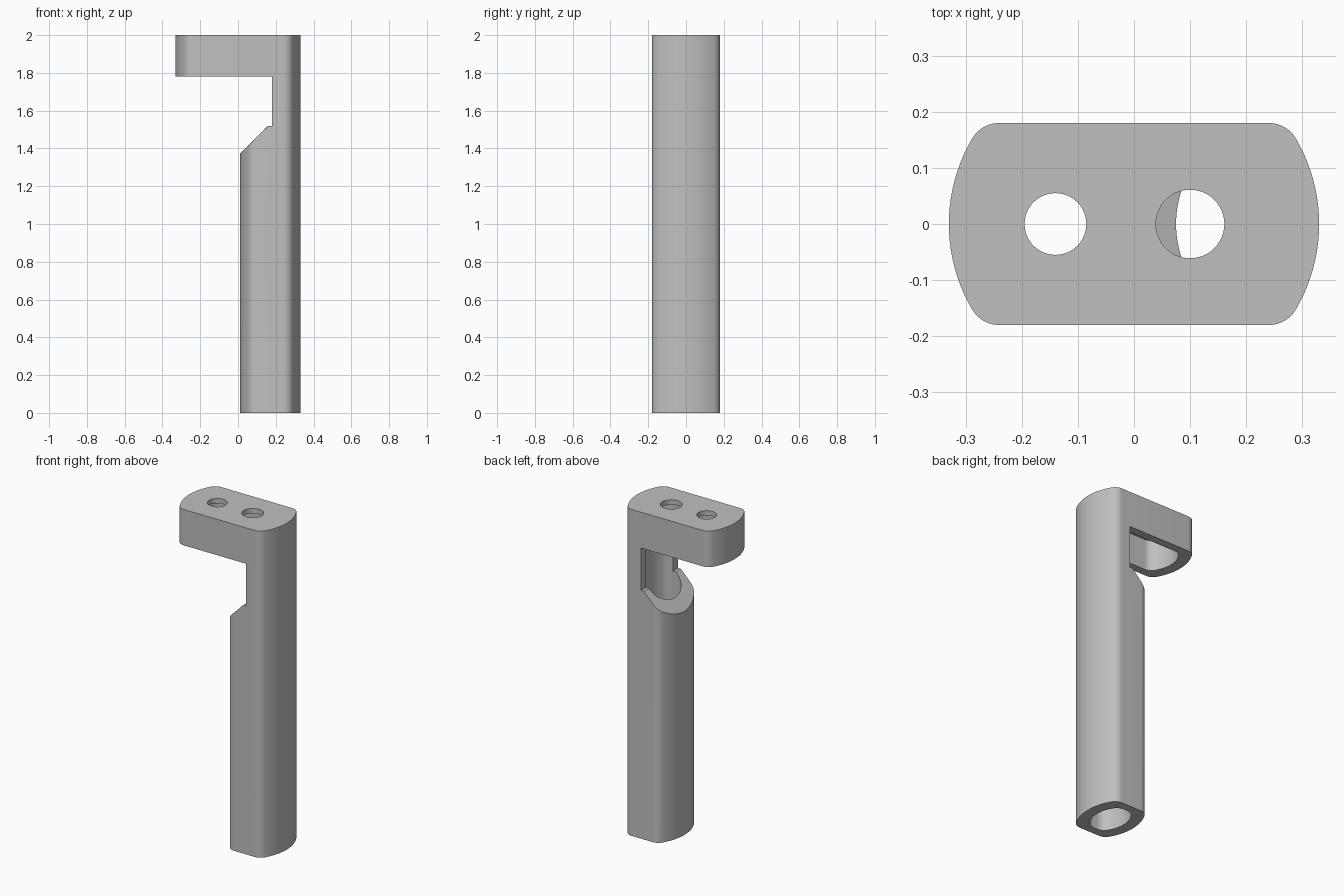
import bpy, bmesh
from math import sin, cos, pi, sqrt, atan2

if "Cube" in bpy.data.objects:
    bpy.data.objects.remove(bpy.data.objects["Cube"], do_unlink=True)

grey = bpy.data.materials.new("plain grey")
grey.use_nodes = True
grey.diffuse_color = (0.53, 0.53, 0.53, 1)
grey.node_tree.nodes["Principled BSDF"].inputs["Base Color"].default_value = grey.diffuse_color


def outline(x0, x1, half_width, end_radius, fillet):
    """Flat-sided section with bowed ends and filleted corners."""
    cx = x1 - end_radius
    fy = half_width - fillet
    fx = cx + sqrt((end_radius - fillet) ** 2 - fy ** 2)
    turn = atan2(fy, fx - cx)
    n = 10
    quarter = []
    for i in range(n):
        a = pi / 2 + (turn - pi / 2) * i / n
        quarter.append((fx + fillet * cos(a), fy + fillet * sin(a)))
    for i in range(n + 1):
        a = turn * (1 - i / n)
        quarter.append((cx + end_radius * cos(a), end_radius * sin(a)))
    right = quarter + [(x, -y) for x, y in quarter[-2::-1]]
    left = [(x0 + x1 - x, -y) for x, y in right]
    return right + left


def circle(x, radius, n=48):
    return [(x + radius * cos(2 * pi * i / n), radius * sin(2 * pi * i / n)) for i in range(n)]


def prism(name, points, low, high, along_y=False):
    """Extrude a closed profile along z, or an xz profile along y."""
    bm = bmesh.new()
    place = (lambda p: (p[0], low, p[1])) if along_y else (lambda p: (p[0], p[1], low))
    face = bm.faces.new([bm.verts.new(place(p)) for p in points])
    made = bmesh.ops.extrude_face_region(bm, geom=[face])["geom"]
    shift = (0, high - low, 0) if along_y else (0, 0, high - low)
    bmesh.ops.translate(bm, vec=shift, verts=[v for v in made if isinstance(v, bmesh.types.BMVert)])
    bmesh.ops.recalc_face_normals(bm, faces=bm.faces[:])
    mesh = bpy.data.meshes.new(name)
    bm.to_mesh(mesh)
    bm.free()
    mesh.materials.append(grey)
    ob = bpy.data.objects.new(name, mesh)
    bpy.context.collection.objects.link(ob)
    return ob


def carve(ob, cutters):
    bpy.ops.object.select_all(action="DESELECT")
    bpy.context.view_layer.objects.active = ob
    ob.select_set(True)
    for cutter in cutters:
        mod = ob.modifiers.new("cut", "BOOLEAN")
        mod.operation = "DIFFERENCE"
        mod.solver = "EXACT"
        mod.object = cutter
        bpy.ops.object.modifier_apply(modifier=mod.name)
        bpy.data.objects.remove(cutter, do_unlink=True)
    bpy.ops.object.shade_smooth_by_angle(angle=pi / 6)


OUTER = (0.18, 0.3, 0.056)
INNER = (0.13, 0.19, 0.06)
HEAD_Z = 1.78

# Overhanging head: hollow underneath, two holes in its top plate
head = prism("head", outline(-0.33, 0.33, *OUTER), HEAD_Z, 2)
carve(head, [
    prism("head_cavity", outline(-0.265, 0.265, *INNER), HEAD_Z - 0.1, 1.97),
    prism("small_hole", circle(-0.14, 0.055), 1.9, 2.1),
    prism("large_hole", circle(0.1, 0.061), 1.9, 2.1),
])

# Tubular stem: open bore, with a sloped side opening below the head
stem = prism("stem", outline(0.01, 0.33, *OUTER), 0, HEAD_Z)
opening = [(-0.09, 1.27), (0.16, 1.52), (0.18, 1.52), (0.18, 1.9), (-0.09, 1.9)]
carve(stem, [
    prism("bore", outline(0.075, 0.265, *INNER), -0.1, 1.9),
    prism("side_opening", opening, -0.3, 0.3, along_y=True),
])
